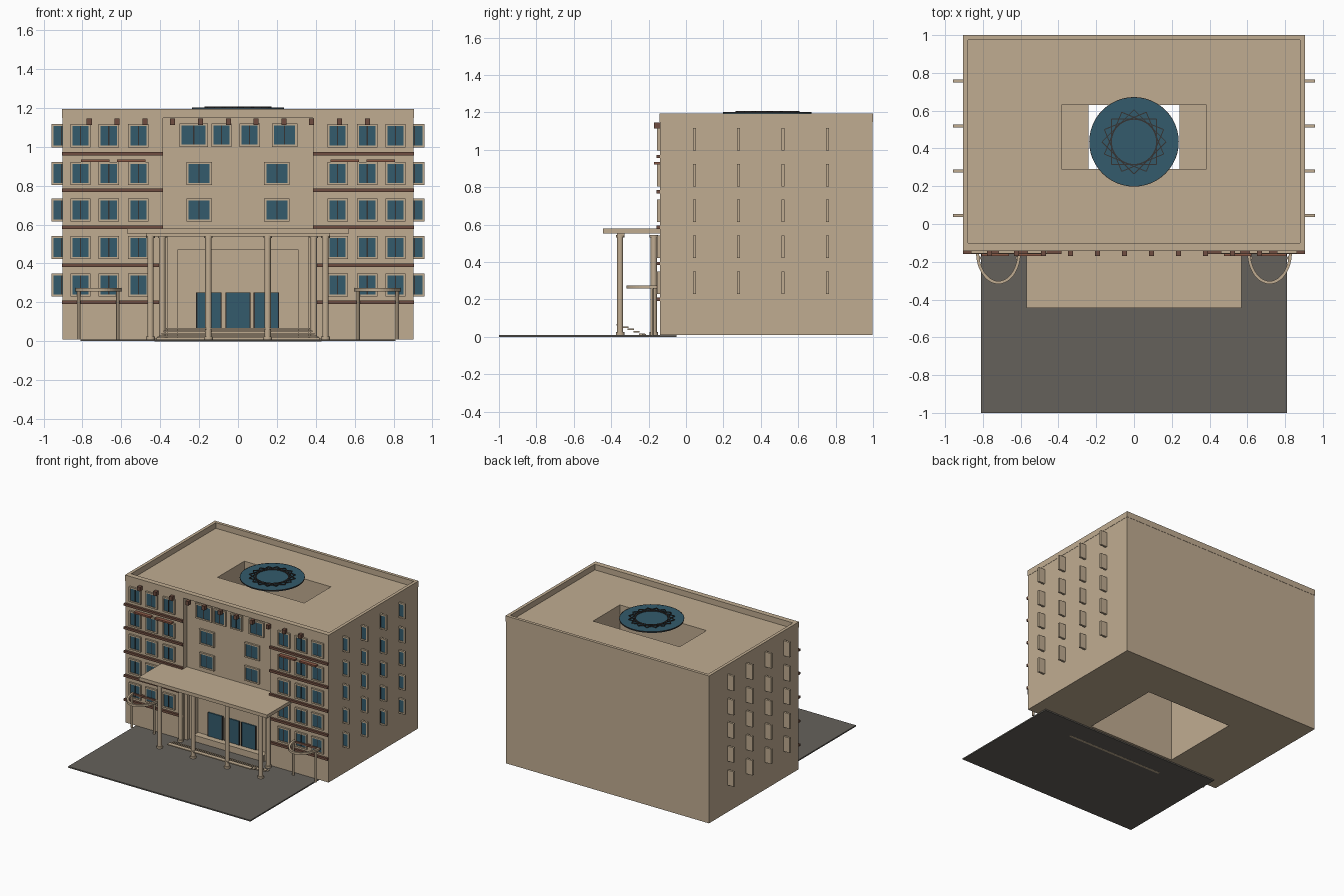
import bpy, bmesh, math
from mathutils import Matrix, Vector

if "Cube" in bpy.data.objects:
    bpy.data.objects.remove(bpy.data.objects["Cube"])


def material(name, rgb):
    m = bpy.data.materials.new(name)
    m.diffuse_color = (*rgb, 1)
    m.use_nodes = True
    m.node_tree.nodes["Principled BSDF"].inputs["Base Color"].default_value = m.diffuse_color
    return m


TAN = material("tan_stone", (0.53, 0.415, 0.285))
GLASS = material("blue_glass", (0.033, 0.105, 0.150))
PAVE = material("grey_paving", (0.13, 0.12, 0.105))
BROWN = material("brown_trim", (0.16, 0.076, 0.052))
RUST = material("rust_trim", (0.26, 0.10, 0.062))
DARK = material("dark_metal", (0.035, 0.033, 0.033))


def finish(name, bm, mat, smooth=False):
    me = bpy.data.meshes.new(name)
    bm.to_mesh(me)
    bm.free()
    me.materials.append(mat)
    ob = bpy.data.objects.new(name, me)
    bpy.context.collection.objects.link(ob)
    if smooth:
        bpy.ops.object.select_all(action='DESELECT')
        ob.select_set(True)
        bpy.context.view_layer.objects.active = ob
        bpy.ops.object.shade_smooth_by_angle()
    return ob


def boxes(name, mat, items):
    """Each item is x0, x1, y0, y1, z0, z1."""
    bm = bmesh.new()
    for x0, x1, y0, y1, z0, z1 in items:
        mat4 = Matrix.Translation(((x0 + x1) / 2, (y0 + y1) / 2, (z0 + z1) / 2)) \
            @ Matrix.Diagonal((x1 - x0, y1 - y0, z1 - z0, 1))
        bmesh.ops.create_cube(bm, size=1, matrix=mat4)
    return finish(name, bm, mat)


def cylinders(name, mat, items, sides=20):
    """Each item is x, y, z0, z1, radius."""
    bm = bmesh.new()
    for x, y, z0, z1, r in items:
        bmesh.ops.create_cone(bm, cap_ends=True, segments=sides, radius1=r, radius2=r,
                              depth=z1 - z0, matrix=Matrix.Translation((x, y, (z0 + z1) / 2)))
    return finish(name, bm, mat, True)


def arc_band(name, mat, cx, cy, rx, ry, width, z0, z1, a0, a1, n):
    """Flat band of rectangular section swept along an elliptical arc."""
    bm = bmesh.new()
    rings = []
    for i in range(n + 1):
        a = a0 + (a1 - a0) * i / n
        c, s = math.cos(a), math.sin(a)
        rings.append([bm.verts.new((cx + (rx - d) * c, cy + (ry - d) * s, z))
                      for d, z in ((0, z0), (0, z1), (width, z1), (width, z0))])
    for p, q in zip(rings, rings[1:]):
        for k in range(4):
            bm.faces.new((p[k], q[k], q[(k + 1) % 4], p[(k + 1) % 4]))
    bm.faces.new(rings[0])
    bm.faces.new(rings[-1][::-1])
    bmesh.ops.remove_doubles(bm, verts=bm.verts, dist=1e-5)
    bmesh.ops.recalc_face_normals(bm, faces=bm.faces)
    return finish(name, bm, mat)


FRONT, RECESS, PORTAL = -0.14, -0.10, -0.065
W, TOP = 0.905, 1.195

# Main block with recessed centre, entrance portal, open lobby and light shaft
body = boxes("main_block", TAN, [(-W + .002, W - .002, FRONT, 0.998, 0.01, 1.15)])
cuts = [(-.385, .385, -.5, RECESS, -.1, 1.149),
        (-.31, .31, -.5, PORTAL, -.1, .47),
        (-.385, .385, -.03, .63, -.1, .58),
        (-.385, .385, .29, .63, .5, 1.4)]
for cut in cuts:
    cutter = boxes("cutter", TAN, [cut])
    cutter.hide_render = True
    mod = body.modifiers.new("cut", 'BOOLEAN')
    mod.operation, mod.solver, mod.object = 'DIFFERENCE', 'EXACT', cutter
    bpy.ops.object.select_all(action='DESELECT')
    body.select_set(True)
    bpy.context.view_layer.objects.active = body
    bpy.ops.object.modifier_apply(modifier=mod.name)
    bpy.data.objects.remove(cutter)

# Parapet and galleries beside the shaft
boxes("parapet", TAN, [(-W, W, FRONT - .002, -.10, 1.148, TOP), (-W, W, .975, 1, 1.148, TOP),
                       (-W, -.88, -.10, .975, 1.148, TOP), (.88, W, -.10, .975, 1.148, TOP)])
boxes("shaft_galleries", TAN, [(s * .3125 - .0725, s * .3125 + .0725, .29, .63, .57, .59)
                               for s in (-1, 1)])

# Windows: frame plate, raised rim, glass, mullions (all facing the front)
LEVELS = [1.057, .863, .675, .482, .289]
wins = []
for z in LEVELS:
    for x in (.512, .665, .81):
        wins += [(s * x, FRONT, z, .105) for s in (-1, 1)]
    for y in (.052, .287, .525, .763):
        wins += [(s * .907, y, z, .105) for s in (-1, 1)]
for z in LEVELS[1:3]:
    wins += [(s * .20, RECESS, z, .13) for s in (-1, 1)]
wins += [(x, RECESS, 1.06, w) for x, w in ((-.228, .145), (-.085, .105), (.06, .105), (.24, .13))]
plates, rims, panes, bars = [], [], [], []
for x, y, z, w in wins:
    a, h, t = w / 2, .06, .011
    plates.append((x - a, x + a, y - .006, y + .002, z - h, z + h))
    rims += [(x - a, x - a + t, y - .015, y - .006, z - h, z + h),
             (x + a - t, x + a, y - .015, y - .006, z - h, z + h),
             (x - a + t, x + a - t, y - .015, y - .006, z + h - t, z + h),
             (x - a + t, x + a - t, y - .015, y - .006, z - h, z - h + t)]
    panes.append((x - a + t, x + a - t, y - .010, y - .006, z - h + t, z + h - t))
    bars.append((x - .003, x + .003, y - .013, y - .010, z - h + t, z + h - t))
boxes("window_plates", TAN, plates)
boxes("window_rims", TAN, rims)
boxes("window_glass", GLASS, panes)
boxes("window_mullions", DARK, bars)

# Floor bands on both wings, window lintels and cornice blocks
boxes("floor_bands", BROWN, [(min(s * .385, s * W), max(s * .385, s * W), FRONT - .018, FRONT,
                              z - .009, z + .009)
                             for z in (.964, .776, .585, .392, .20) for s in (-1, 1)])
boxes("window_lintels", RUST, [(s * x - .073, s * x + .073, FRONT - .03, FRONT, .921, .934)
                               for x in (.55, .735) for s in (-1, 1)])
boxes("cornice_blocks", BROWN, [(-.765 + i * .143 - .013, -.765 + i * .143 + .013,
                                 -.17, FRONT + .002, 1.113, 1.146) for i in range(11)])

# Entrance doors and inner surround
boxes("doors", GLASS, [(x - .062, x + .062, PORTAL - .009, PORTAL, .06, .25)
                       for x in (-.15, 0, .146)])
boxes("door_posts", DARK, [(x - .003, x + .003, PORTAL - .012, PORTAL, .06, .25)
                           for x in (-.212, -.088, -.062, .062, .084, .208)])
boxes("portal_jambs", TAN, [(s * .372 - .013, s * .372 + .013, -.13, RECESS, .01, .555)
                            for s in (-1, 1)])
boxes("entrance_floor", TAN, [(-.31, .31, -.12, -.03, .01, .06)])

# Canopy and its columns
boxes("canopy", TAN, [(-.57, .57, -.445, RECESS, .553, .58)])
boxes("canopy_beam", TAN, [(-.47, .47, -.37, -.33, .538, .553)])
posts = [(x, -.352) for x in (-.45, -.152, .152, .45)] + [(s * .39, -.172) for s in (-1, 1)]
cols = []
for x, y in posts:
    cols += [(x, y, .008, .545, .0165), (x, y, .008, .025, .023), (x, y, .53, .545, .022)]
cylinders("canopy_columns", TAN, cols)

# Thin entrance steps
boxes("steps", TAN, [(-.37 - i * .012, .37 + i * .012, -.372 + i * .03, -.338 + i * .03,
                      .060 - i * .0125, .068 - i * .0125) for i in range(5)])
boxes("step_foot", TAN, [(-.43, .43, -.235, -.215, -.0005, .014)])

# Curved side porches with slim posts
for side, label in ((-1, "left"), (1, "right")):
    cx = side * .718
    arc_band(label + "_porch_arc", TAN, cx, -.15, .118, .168, .016, .257, .275,
             math.pi, 2 * math.pi, 24)
    cylinders(label + "_porch_posts", TAN, [(cx + d, -.18, .008, .26, .009) for d in (-.1, .1)], 12)
    boxes(label + "_porch_rail", BROWN, [(cx - .118, cx + .118, -.158, FRONT, .258, .274)])

# Forecourt paving
boxes("forecourt", PAVE, [(-.81, .81, -1, -.05, 0, .01)])

# Roof skylight disc with ring and star lattice of four turned squares
CY = .435
cylinders("skylight_disc", GLASS, [(0, CY, 1.193, 1.202, .236)], 48)
arc_band("skylight_ring", DARK, 0, CY, .124, .124, .007, 1.202, 1.208, 0, 2 * math.pi, 48)
arc_band("skylight_edge", DARK, 0, CY, .237, .237, .003, 1.196, 1.203, 0, 2 * math.pi, 48)
bm = bmesh.new()
for k in range(16):
    turn = Matrix.Translation((0, CY, 1.205)) @ Matrix.Rotation(k * math.pi / 8, 4, 'Z')
    bmesh.ops.create_cube(bm, size=1, matrix=turn @ Matrix.Translation((.12, 0, 0))
                          @ Matrix.Diagonal((.005, .24, .006, 1)))
finish("skylight_star", bm, DARK)
